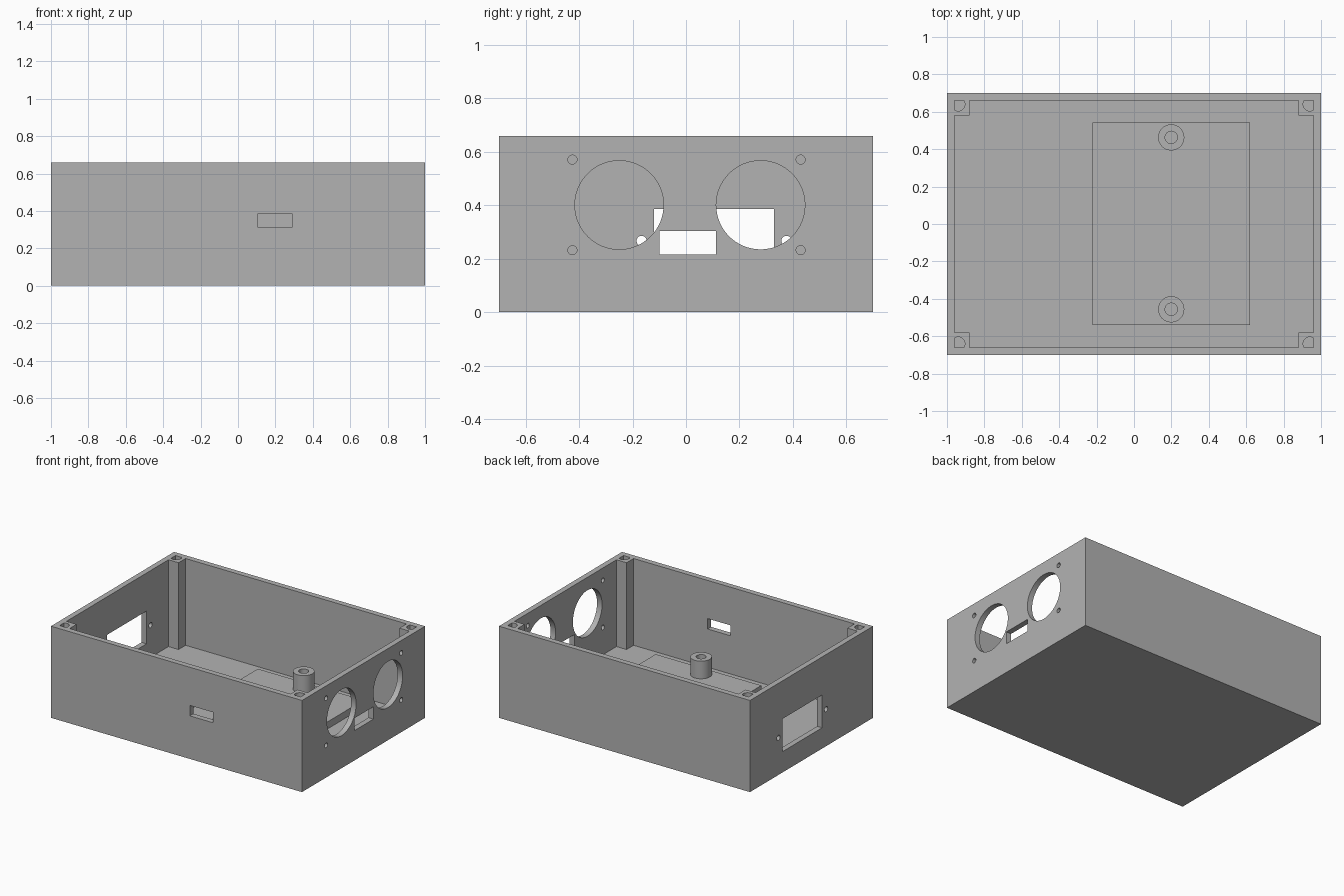
import bpy, bmesh, math
from mathutils import Vector

if "Cube" in bpy.data.objects:
    bpy.data.objects.remove(bpy.data.objects["Cube"], do_unlink=True)

HX, HY, H = 1.0, 0.7, 0.66      # outer half sizes and height
WALL, POST, FLOOR = 0.04, 0.12, 0.035

grey = bpy.data.materials.new("plain_grey")
grey.use_nodes = True
grey.diffuse_color = (0.45, 0.45, 0.45, 1)
grey.node_tree.nodes["Principled BSDF"].inputs["Base Color"].default_value = (0.45, 0.45, 0.45, 1)


def rect(a0, a1, b0, b1):
    return [(a0, b0), (a1, b0), (a1, b1), (a0, b1)]


def circle(a, b, r, n=48):
    return [(a + r * math.cos(2 * math.pi * i / n), b + r * math.sin(2 * math.pi * i / n))
            for i in range(n)]


def prisms(name, profiles, axis, lo, hi):
    """Extrude 2D outlines along an axis; outlines are (y,z), (x,z) or (x,y)."""
    place = {"x": lambda a, b, t: (t, a, b),
             "y": lambda a, b, t: (a, t, b),
             "z": lambda a, b, t: (a, b, t)}[axis]
    bm = bmesh.new()
    for pts in profiles:
        face = bm.faces.new([bm.verts.new(place(a, b, lo)) for a, b in pts])
        new = bmesh.ops.extrude_face_region(bm, geom=[face])["geom"]
        bmesh.ops.translate(bm, verts=[v for v in new if isinstance(v, bmesh.types.BMVert)],
                            vec=Vector(place(0, 0, hi - lo)))
    bmesh.ops.recalc_face_normals(bm, faces=bm.faces[:])
    me = bpy.data.meshes.new(name)
    bm.to_mesh(me)
    bm.free()
    me.materials.append(grey)
    ob = bpy.data.objects.new(name, me)
    bpy.context.collection.objects.link(ob)
    return ob


def activate(ob):
    bpy.ops.object.select_all(action="DESELECT")
    ob.select_set(True)
    bpy.context.view_layer.objects.active = ob


def cut(ob, cutter):
    cutter.hide_render = True
    mod = ob.modifiers.new("cut", "BOOLEAN")
    mod.operation, mod.solver, mod.object = "DIFFERENCE", "EXACT", cutter
    activate(ob)
    bpy.ops.object.modifier_apply(modifier=mod.name)
    bpy.data.objects.remove(cutter, do_unlink=True)


def smooth(ob):
    activate(ob)
    bpy.ops.object.shade_smooth_by_angle(angle=math.radians(30))


# Open box whose cavity is notched to leave a post in each corner
case = prisms("case", [rect(-HX, HX, -HY, HY)], "z", 0, H)
ix, iy, px, py = HX - WALL, HY - WALL, HX - POST, HY - POST
quarter = [(ix, py), (px, py), (px, iy)]
cavity = []
for sx, sy in ((1, 1), (-1, 1), (-1, -1), (1, -1)):
    corner = [(x * sx, y * sy) for x, y in quarter]
    cavity += corner if sx * sy > 0 else corner[::-1]
cut(case, prisms("cavity_cutter", [cavity], "z", FLOOR, H + 0.1))

# Screw holes in the corner posts, squared off where they meet the walls
hole = []
for x, y in circle(HX - 0.06, HY - 0.06, 0.036, 32):
    p = (min(x, ix), min(y, iy))
    if p not in hole:
        hole.append(p)
screw_holes = [[(x * sx, y * sy) for x, y in hole] for sx in (1, -1) for sy in (1, -1)]
cut(case, prisms("screw_cutter", screw_holes, "z", FLOOR, H + 0.1))

# Left end: two round openings, four small holes and a slot
openings = [circle(y, 0.401, 0.166, 64) for y in (-0.25, 0.279)]
openings += [circle(y, z, 0.017, 20) for y in (-0.425, 0.429) for z in (0.232, 0.571)]
openings.append(rect(-0.10, 0.113, 0.215, 0.304))
cut(case, prisms("left_cutter", openings, "x", HX - 0.08, HX + 0.1))

# Right end: socket window with a fixing hole on each side
socket = [rect(-0.12, 0.33, 0.15, 0.386)] + [circle(y, 0.267, 0.019, 20) for y in (-0.166, 0.376)]
cut(case, prisms("right_cutter", socket, "x", -HX - 0.1, -HX + 0.08))

# Front: small slot
cut(case, prisms("front_cutter", [rect(0.106, 0.29, 0.31, 0.385)], "y", -HY - 0.1, -HY + 0.08))
smooth(case)

# Raised mounting pad on the floor
PAD = 0.086
prisms("mounting_pad", [rect(-0.222, 0.62, -0.54, 0.543)], "z", FLOOR, PAD)

# Hollow standoffs on the pad
for name, y in (("front_standoff", -0.456), ("back_standoff", 0.463)):
    post = prisms(name, [circle(0.199, y, 0.07)], "z", PAD, 0.213)
    cut(post, prisms("bore_cutter", [circle(0.199, y, 0.033, 32)], "z", PAD - 0.1, 0.3))
    smooth(post)
